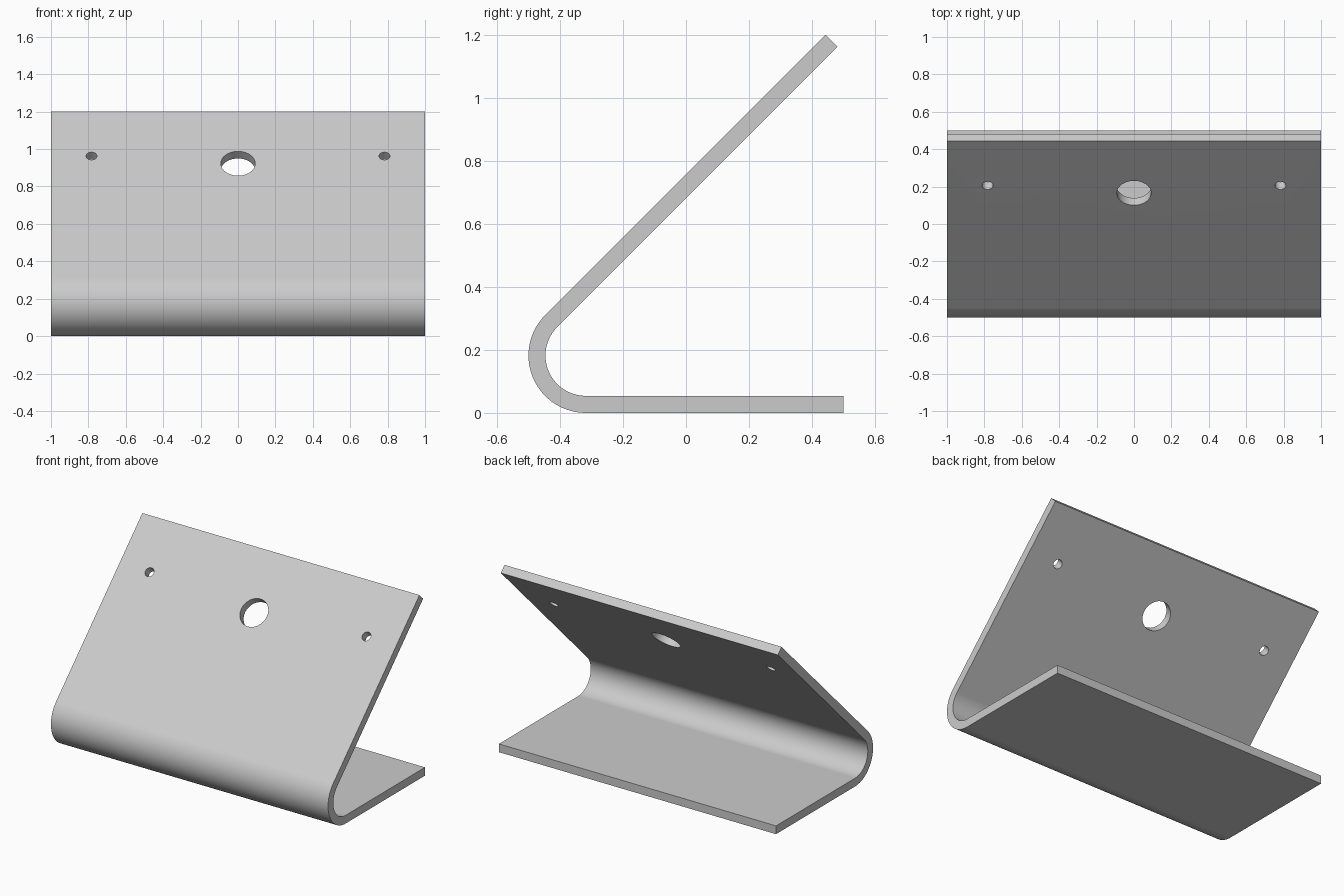
import bpy, math
from math import sin, cos, pi
from mathutils import Vector, Matrix

if "Cube" in bpy.data.objects:
    bpy.data.objects.remove(bpy.data.objects["Cube"])

WIDTH, THICK, RADIUS = 2.0, 0.054, 0.182
CENTRE = Vector((-0.5 + RADIUS, RADIUS))      # bend axis in (y, z)
TIP_Z, BACK_Y, STEPS = 1.2, 0.5, 28

grey = bpy.data.materials.new("plain_grey")
grey.use_nodes = True
grey.diffuse_color = (0.6, 0.6, 0.6, 1)
grey.node_tree.nodes["Principled BSDF"].inputs["Base Color"].default_value = (0.6, 0.6, 0.6, 1)


def side_line(radius):
    """One face of the bent sheet: back of base, bend, top of sloping panel."""
    arc = [CENTRE + radius * Vector((-sin(a), -cos(a)))
           for a in (0.75 * pi * i / STEPS for i in range(STEPS + 1))]
    length = (TIP_Z - CENTRE.y - RADIUS * sin(pi / 4)) / sin(pi / 4)
    slope = Vector((1, 1)).normalized()
    return [Vector((BACK_Y, CENTRE.y - radius))] + arc + [arc[-1] + slope * length]


# Bent sheet, extruded across x
profile = side_line(RADIUS) + side_line(RADIUS - THICK)[::-1]
n = len(profile)
verts = [(x, p.x, p.y) for x in (-WIDTH / 2, WIDTH / 2) for p in profile]
faces = [(i, (i + 1) % n, (i + 1) % n + n, i + n) for i in range(n)]
faces += [tuple(range(n))[::-1], tuple(range(n, 2 * n))]
mesh = bpy.data.meshes.new("bent_sheet")
mesh.from_pydata(verts, [], faces)
sheet = bpy.data.objects.new("bent_sheet", mesh)
bpy.context.collection.objects.link(sheet)
mesh.materials.append(grey)
bpy.context.view_layer.objects.active = sheet
sheet.select_set(True)
bpy.ops.object.mode_set(mode='EDIT')
bpy.ops.mesh.select_all(action='SELECT')
bpy.ops.mesh.normals_make_consistent(inside=False)
bpy.ops.object.mode_set(mode='OBJECT')

# Holes drilled square to the sloping panel
OFFSET = 0.5 + RADIUS * math.sqrt(2)           # z - y on the outer face


def drill(name, x, z, radius):
    bpy.ops.mesh.primitive_cylinder_add(vertices=48, radius=radius, depth=0.3,
                                        location=(x, z - OFFSET, z),
                                        rotation=(pi / 4, 0, 0))
    cutter = bpy.context.object
    cutter.name = name
    cutter.data.materials.append(grey)
    bpy.context.view_layer.objects.active = sheet
    mod = sheet.modifiers.new(name, 'BOOLEAN')
    mod.operation, mod.solver, mod.object = 'DIFFERENCE', 'EXACT', cutter
    bpy.ops.object.modifier_apply(modifier=mod.name)
    bpy.data.objects.remove(cutter)


drill("centre_hole", 0, 0.923, 0.092)
for side, label in ((1, "left"), (-1, "right")):
    drill(label + "_screw_hole", side * 0.783, 0.963, 0.029)

# Smooth bend and holes, crisp edges
bpy.ops.object.select_all(action='DESELECT')
sheet.select_set(True)
bpy.context.view_layer.objects.active = sheet
bpy.ops.object.shade_smooth_by_angle(angle=math.radians(30))
weighted = sheet.modifiers.new("even_normals", 'WEIGHTED_NORMAL')
weighted.keep_sharp = True
